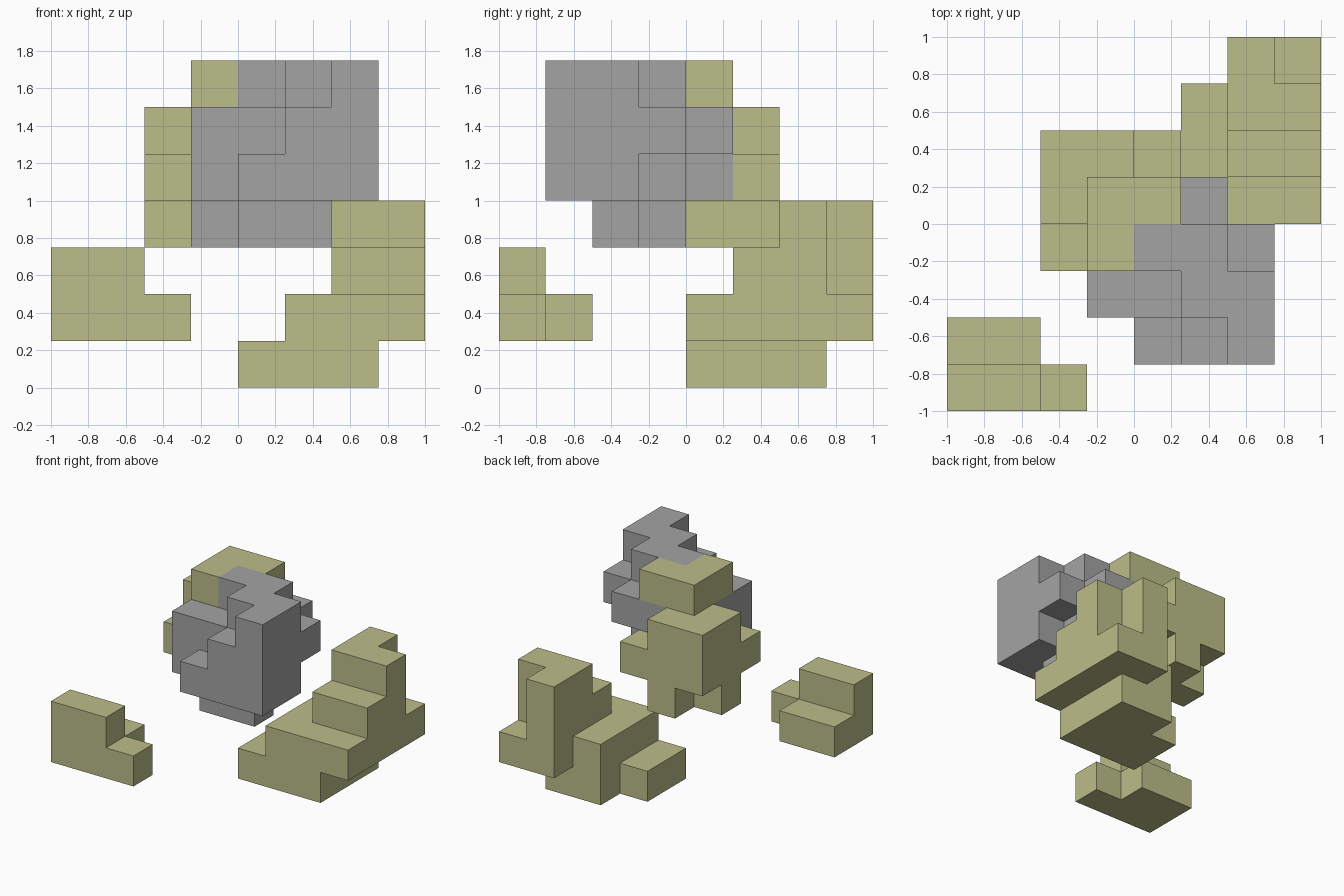
import bpy
import bmesh
from mathutils import Vector

cube = bpy.data.objects.get("Cube")
if cube:
    bpy.data.objects.remove(cube, do_unlink=True)

CELL = 0.25


def make_material(name, rgb):
    mat = bpy.data.materials.new(name)
    mat.use_nodes = True
    color = (*rgb, 1.0)
    mat.diffuse_color = color
    bsdf = next(n for n in mat.node_tree.nodes if n.type == 'BSDF_PRINCIPLED')
    bsdf.inputs["Base Color"].default_value = color
    bsdf.inputs["Roughness"].default_value = 0.9
    return mat


# Letters in the floor plans pick the material
MATERIALS = {
    "o": make_material("olive", (0.50, 0.51, 0.25)),
    "g": make_material("grey", (0.37, 0.37, 0.37)),
}
DIRECTIONS = [Vector(d) for d in
              ((1, 0, 0), (-1, 0, 0), (0, 1, 0), (0, -1, 0), (0, 0, 1), (0, 0, -1))]


def build_blocks(name, corner, floors):
    """Stack floor plans (lowest first, rows front to back) into one skin."""
    cells = {}
    for k, floor in enumerate(floors):
        for j, row in enumerate(floor.split()):
            for i, letter in enumerate(row):
                if letter != ".":
                    cells[(i, j, k)] = letter
    letters = sorted(set(cells.values()))

    bm = bmesh.new()
    origin = Vector(corner)
    for cell, letter in cells.items():
        centre = Vector(cell) + Vector((0.5, 0.5, 0.5))
        for d in DIRECTIONS:
            neighbour = tuple(int(c + s) for c, s in zip(cell, d))
            if neighbour in cells:
                continue
            # Exposed side of the block, wound to face outwards
            u = Vector((d.y, d.z, d.x)) * 0.5
            v = d.cross(u)
            mid = centre + d * 0.5
            ring = (mid - u - v, mid + u - v, mid + u + v, mid - u + v)
            face = bm.faces.new([bm.verts.new(origin + p * CELL) for p in ring])
            face.material_index = letters.index(letter)

    # Weld the skin and merge flat areas of the same colour
    bmesh.ops.remove_doubles(bm, verts=bm.verts[:], dist=0.001)
    bmesh.ops.dissolve_limit(bm, angle_limit=0.01, verts=bm.verts[:],
                             edges=bm.edges[:], delimit={'MATERIAL'})
    mesh = bpy.data.meshes.new(name)
    bm.to_mesh(mesh)
    bm.free()
    for letter in letters:
        mesh.materials.append(MATERIALS[letter])
    obj = bpy.data.objects.new(name, mesh)
    bpy.context.collection.objects.link(obj)
    return obj


# Stepped rock rising towards the back corner
build_blocks("stepped_rock", (0, 0, 0), [
    "ooo. ooo. .oo. ....",
    ".ooo .ooo .ooo ..oo",
    ".... ..oo ..oo ..o.",
    ".... .... ..oo ..o.",
])

# Small rock at the opposite corner
build_blocks("small_rock", (-1, -1, 0.25), [
    "ooo oo.",
    "oo. ...",
])

# Floating two-tone boulder
build_blocks("floating_boulder", (-0.5, -0.75, 0.75), [
    "..... ..gg. .gg.. oo... .o...",
    "..ggg .gggg oggg. oog.. ooo..",
    "...gg .gggg .gggg oogg. oo...",
    "....g ...gg .ogg. .oo.. .....",
])
